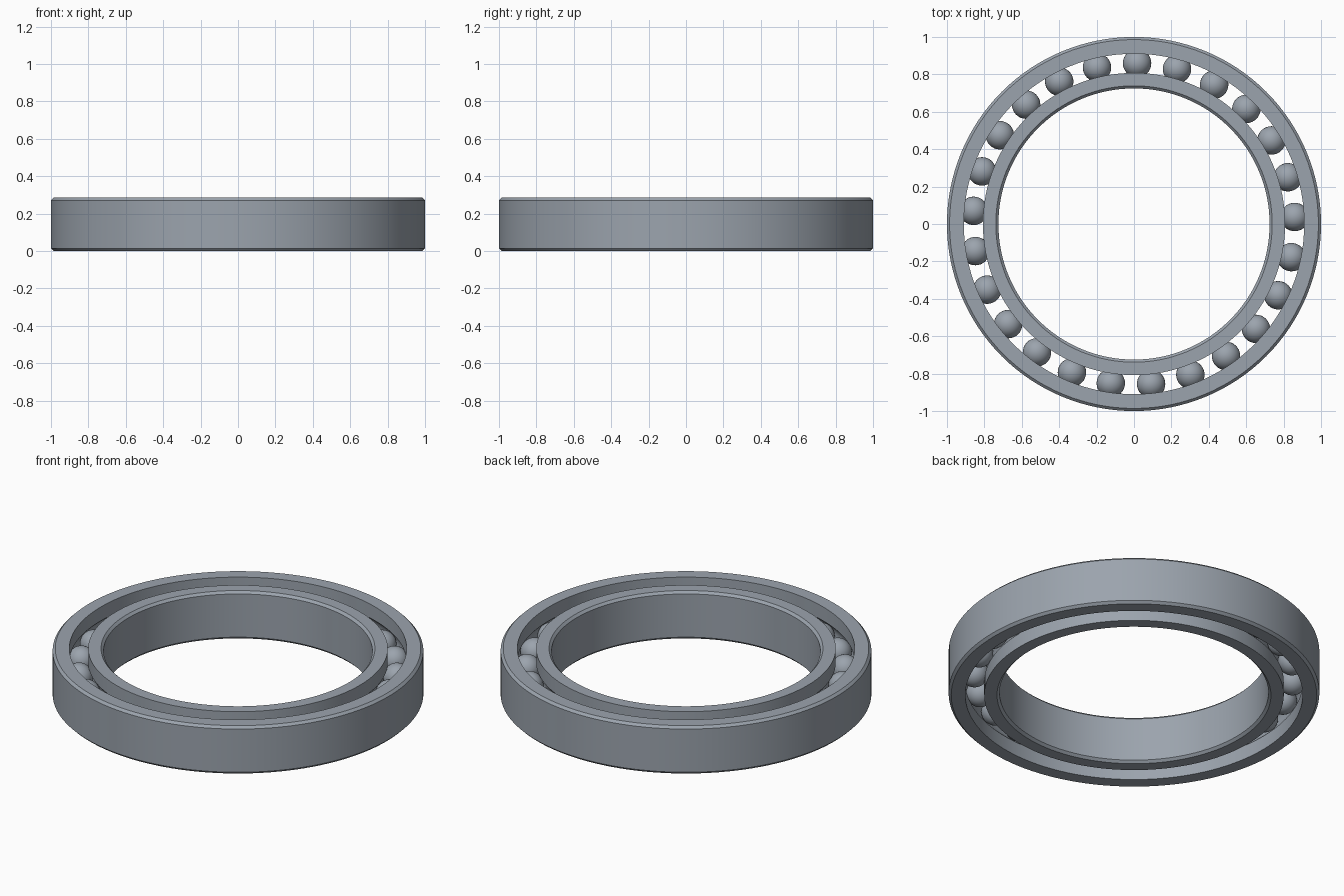
import bpy
import bmesh
from math import pi, sin, cos, asin, radians
from mathutils import Matrix, Vector

if "Cube" in bpy.data.objects:
    bpy.data.objects.remove(bpy.data.objects["Cube"], do_unlink=True)

HEIGHT = 0.285
MID = HEIGHT / 2
PITCH = 0.86          # radius of the circle of ball centres
BALL = 0.076
GROOVE = 0.078
CHAMFER = 0.014
COUNT = 25

steel = bpy.data.materials.new("steel_grey")
steel.use_nodes = True
colour = (0.33, 0.37, 0.42, 1)
steel.diffuse_color = colour
steel.node_tree.nodes["Principled BSDF"].inputs["Base Color"].default_value = colour


def finish(name, bm):
    """Turn a bmesh into a smooth steel object with sharp edges kept."""
    bmesh.ops.recalc_face_normals(bm, faces=bm.faces)
    mesh = bpy.data.meshes.new(name)
    bm.to_mesh(mesh)
    bm.free()
    mesh.materials.append(steel)
    obj = bpy.data.objects.new(name, mesh)
    bpy.context.collection.objects.link(obj)
    bpy.ops.object.select_all(action='DESELECT')
    obj.select_set(True)
    bpy.context.view_layer.objects.active = obj
    bpy.ops.object.shade_smooth_by_angle(angle=radians(30))
    return obj


def race(name, plain, grooved, side):
    """Lathe a ring: chamfered plain wall, ball groove in the other wall."""
    profile = [(grooved, 0), (plain - side * CHAMFER, 0), (plain, CHAMFER),
               (plain, HEIGHT - CHAMFER), (plain - side * CHAMFER, HEIGHT),
               (grooved, HEIGHT)]
    # groove arc, from top to bottom
    reach = pi / 2 - asin(abs(grooved - PITCH) / GROOVE)
    for i in range(13):
        a = reach * (1 - i / 6)
        profile.append((PITCH + side * GROOVE * cos(a), MID + GROOVE * sin(a)))
    bm = bmesh.new()
    verts = [bm.verts.new((r, 0, z)) for r, z in profile]
    edges = [bm.edges.new((v, verts[i - 1])) for i, v in enumerate(verts)]
    bmesh.ops.spin(bm, geom=verts + edges, cent=(0, 0, 0), axis=(0, 0, 1),
                   angle=2 * pi, steps=128, use_merge=True)
    bmesh.ops.remove_doubles(bm, verts=bm.verts, dist=1e-5)
    finish(name, bm)


# Rings
race("outer_ring", 1.0, 0.91, 1)
race("inner_ring", 0.725, 0.808, -1)

# Balls, evenly spaced in the groove
for i in range(COUNT):
    a = radians(2.5) + 2 * pi * i / COUNT
    bm = bmesh.new()
    bmesh.ops.create_uvsphere(bm, u_segments=32, v_segments=16, radius=BALL)
    ball = finish(f"ball_{i + 1}", bm)
    ball.matrix_world = Matrix.Translation(Vector((PITCH * cos(a), PITCH * sin(a), MID)))
